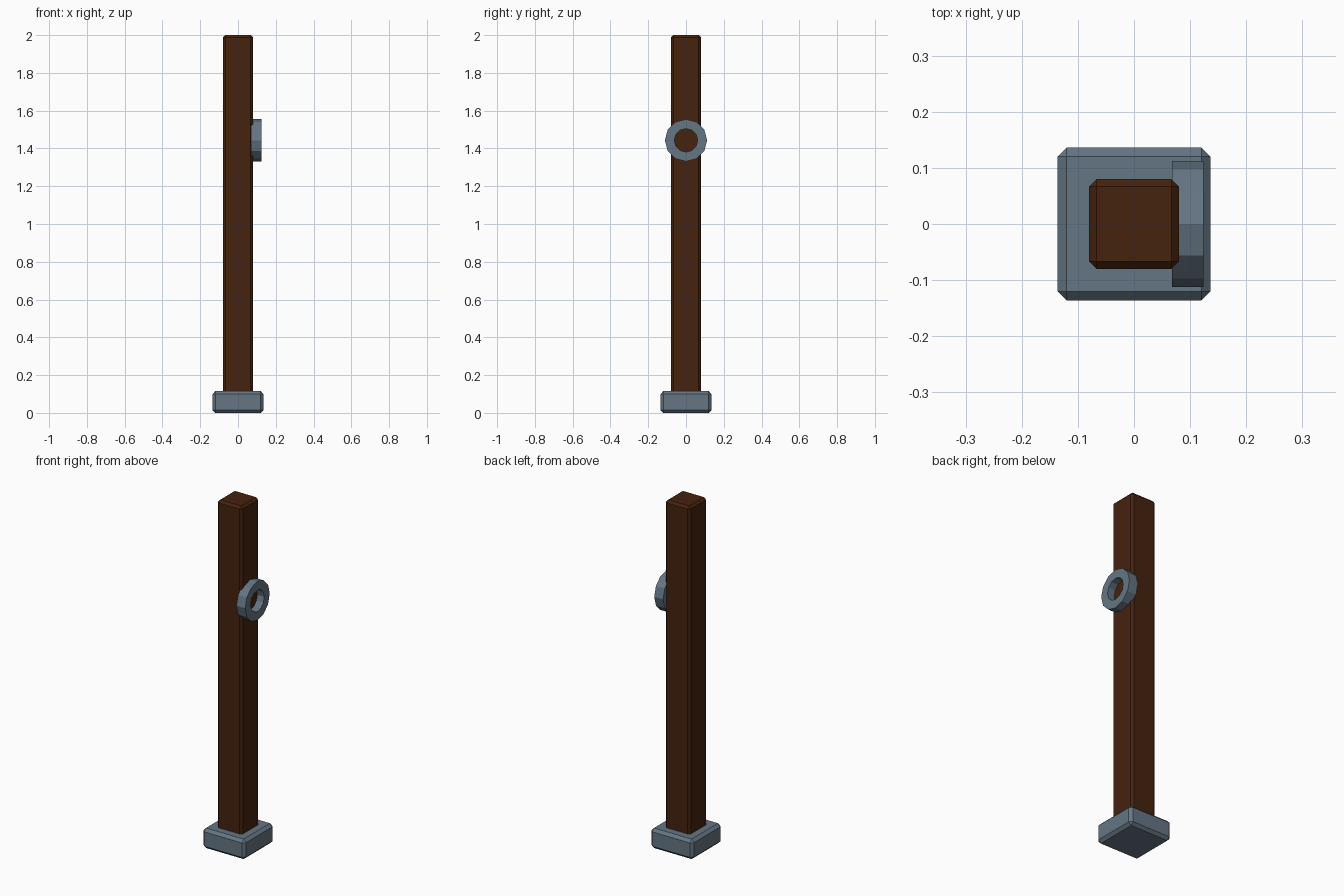
import bpy, bmesh, math
from mathutils import Vector

if "Cube" in bpy.data.objects:
    bpy.data.objects.remove(bpy.data.objects["Cube"])


def material(name, rgb):
    m = bpy.data.materials.new(name)
    m.diffuse_color = (*rgb, 1)
    m.use_nodes = True
    m.node_tree.nodes["Principled BSDF"].inputs["Base Color"].default_value = m.diffuse_color
    return m


wood = material("dark_wood", (0.06, 0.016, 0.0045))
steel = material("blue_grey_metal", (0.13, 0.18, 0.23))


def finish(name, bm, mat):
    bmesh.ops.recalc_face_normals(bm, faces=bm.faces)
    mesh = bpy.data.meshes.new(name)
    bm.to_mesh(mesh)
    bm.free()
    mesh.materials.append(mat)
    obj = bpy.data.objects.new(name, mesh)
    bpy.context.collection.objects.link(obj)
    return obj


def chamfered_box(name, half, z0, z1, chamfer, mat):
    bm = bmesh.new()
    bmesh.ops.create_cube(bm, size=1)
    for v in bm.verts:
        v.co = Vector((v.co.x * 2 * half, v.co.y * 2 * half, z0 if v.co.z < 0 else z1))
    bmesh.ops.bevel(bm, geom=bm.edges[:], offset=chamfer, segments=1,
                    profile=0.5, affect='EDGES')
    return finish(name, bm, mat)


def ring(name, x0, x1, z, outer, inner, sides, mat):
    # Rectangular section swept around the x axis
    bm = bmesh.new()
    section = [(x0, inner), (x0, outer), (x1, outer), (x1, inner)]
    loops = []
    for i in range(sides):
        a = math.tau * i / sides
        loops.append([bm.verts.new((x, r * math.cos(a), z + r * math.sin(a)))
                      for x, r in section])
    for i in range(sides):
        p, q = loops[i], loops[(i + 1) % sides]
        for k in range(4):
            n = (k + 1) % 4
            bm.faces.new((p[k], p[n], q[n], q[k]))
    return finish(name, bm, mat)


# Upright timber, its footing, and the tether ring on the right face
chamfered_box("post", 0.08, 0.002, 2.0, 0.013, wood)
chamfered_box("base_block", 0.136, 0.0, 0.115, 0.016, steel)
ring("side_ring", 0.068, 0.124, 1.443, 0.112, 0.062, 12, steel)
